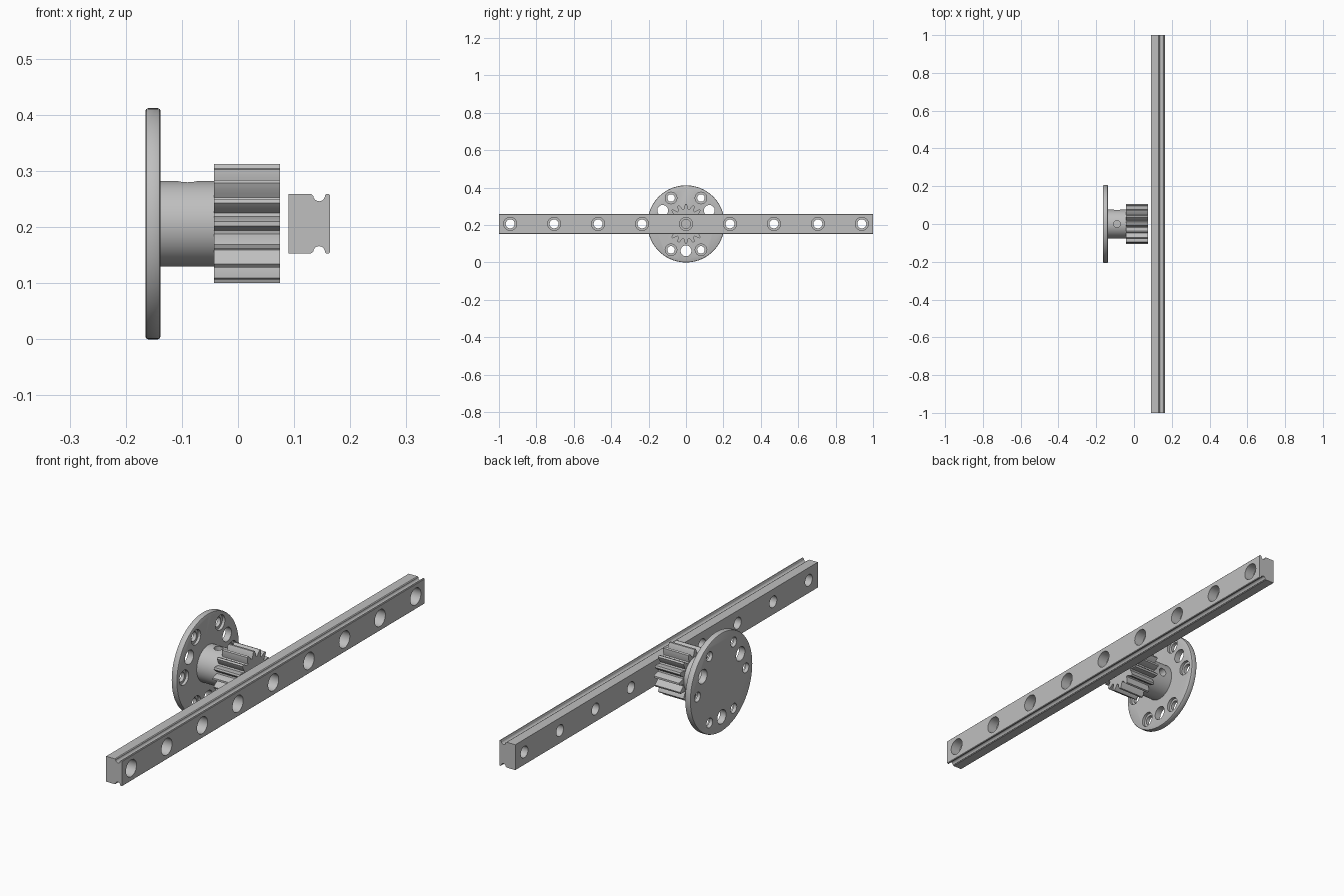
import bpy, bmesh
from math import sin, cos, pi, radians
from mathutils import Matrix, Vector

if "Cube" in bpy.data.objects:
    bpy.data.objects.remove(bpy.data.objects["Cube"])

AXIS_Z = 0.206   # height of the shared gear and rail axis

steel = bpy.data.materials.new("grey steel")
steel.use_nodes = True
GREY = (0.52, 0.52, 0.52, 1)
steel.diffuse_color = GREY
steel.node_tree.nodes["Principled BSDF"].inputs["Base Color"].default_value = GREY


def lathe(bm, profile, matrix, sides=32):
    """Closed solid turned around the local x axis from (x, radius) points."""
    rings = [[bm.verts.new(matrix @ Vector((x, r * cos(2 * pi * i / sides), r * sin(2 * pi * i / sides))))
              for i in range(sides)] for x, r in profile]
    for a, b in zip(rings, rings[1:]):
        for i in range(sides):
            j = (i + 1) % sides
            bm.faces.new((a[i], a[j], b[j], b[i]))
    bm.faces.new(rings[0])
    bm.faces.new(rings[-1])


def prism(bm, outline, offset):
    """Extrude a closed 3D outline by an offset."""
    face = bm.faces.new([bm.verts.new(p) for p in outline])
    new = bmesh.ops.extrude_face_region(bm, geom=[face])["geom"]
    bmesh.ops.translate(bm, vec=offset, verts=[v for v in new if isinstance(v, bmesh.types.BMVert)])


def finish(bm, name):
    bmesh.ops.recalc_face_normals(bm, faces=bm.faces)
    mesh = bpy.data.meshes.new(name)
    bm.to_mesh(mesh)
    bm.free()
    obj = bpy.data.objects.new(name, mesh)
    mesh.materials.append(steel)
    bpy.context.collection.objects.link(obj)
    return obj


def drill(obj, cutter):
    """Cut the holes, then discard the cutter."""
    mod = obj.modifiers.new("holes", "BOOLEAN")
    mod.operation, mod.solver, mod.object = "DIFFERENCE", "EXACT", cutter
    bpy.context.view_layer.objects.active = obj
    bpy.ops.object.modifier_apply(modifier=mod.name)
    bpy.data.objects.remove(cutter)


def smooth(obj):
    bpy.ops.object.select_all(action="DESELECT")
    obj.select_set(True)
    bpy.context.view_layer.objects.active = obj
    bpy.ops.object.shade_smooth_by_angle(angle=radians(30))


def at(x, y, z):
    return Matrix.Translation((x, y, z))


# Guide rail: half profile with a round groove, mirrored top to bottom
upper = [(0.09, 0.053), (0.130, 0.053), (0.1335, 0.0505)]
for i in range(13):
    a = pi + pi * i / 12
    upper.append((0.1445 + 0.0105 * cos(a), 0.0505 + 0.0105 * sin(a)))
upper += [(0.157, 0.053), (0.162, 0.053), (0.164, 0.051)]
section = upper + [(x, -z) for x, z in reversed(upper)]
bm = bmesh.new()
prism(bm, [(x, -1, AXIS_Z + z) for x, z in section], (0, 2, 0))
rail = finish(bm, "guide_rail")

# Counterbored mounting holes along the rail
bm = bmesh.new()
for i in range(-4, 5):
    lathe(bm, [(0.08, 0.024), (0.12, 0.024), (0.12, 0.035), (0.18, 0.035)], at(0, i * 0.235, AXIS_Z))
drill(rail, finish(bm, "rail_hole_cutter"))
smooth(rail)

# Flange disc with rounded rims
R, LEFT, RIGHT = 0.206, -0.165, -0.138
bm = bmesh.new()
rim = [(LEFT, R - 0.005), (LEFT + 0.0015, R - 0.0015), (LEFT + 0.005, R)]
rim += [(LEFT + RIGHT - x, r) for x, r in reversed(rim)]
lathe(bm, rim, at(0, 0, AXIS_Z), 96)
flange = finish(bm, "flange")

# Six counterbored bolt holes and three plain holes
bm = bmesh.new()
for i in range(6):
    a = i * pi / 3
    lathe(bm, [(-0.18, 0.02), (-0.15, 0.02), (-0.15, 0.031), (-0.12, 0.031)],
          at(0, 0.16 * cos(a), AXIS_Z + 0.16 * sin(a)))
for i in range(3):
    a = pi / 6 + i * 2 * pi / 3
    lathe(bm, [(-0.18, 0.029), (-0.12, 0.029)], at(0, 0.144 * cos(a), AXIS_Z + 0.144 * sin(a)))
drill(flange, finish(bm, "flange_hole_cutter"))
smooth(flange)

# Hub with two set screw holes, one on top and one at the back
bm = bmesh.new()
lathe(bm, [(RIGHT, 0.076), (-0.043, 0.076)], at(0, 0, AXIS_Z), 64)
hub = finish(bm, "hub")
bm = bmesh.new()
for turn in (Matrix.Rotation(-pi / 2, 4, "Y"), Matrix.Rotation(pi / 2, 4, "Z")):
    lathe(bm, [(0.035, 0.0175), (0.1, 0.0175)], at(-0.09, 0, AXIS_Z) @ turn, 24)
drill(hub, finish(bm, "screw_hole_cutter"))
smooth(hub)

# Pinion: sixteen tapered teeth with slightly curved flanks
TEETH = 16
flank = [(0.079, 0.0125), (0.086, 0.0108), (0.094, 0.0088), (0.101, 0.0062), (0.106, 0.004)]
tooth = [(r, -w) for r, w in flank] + [(r, w) for r, w in reversed(flank)]
outline = []
for i in range(TEETH):
    turn = Matrix.Rotation(2 * pi * i / TEETH, 2)
    outline += [turn @ Vector(p) for p in tooth]
bm = bmesh.new()
prism(bm, [(-0.043, p.x, AXIS_Z + p.y) for p in outline], (0.118, 0, 0))
pinion = finish(bm, "pinion_gear")
smooth(pinion)
